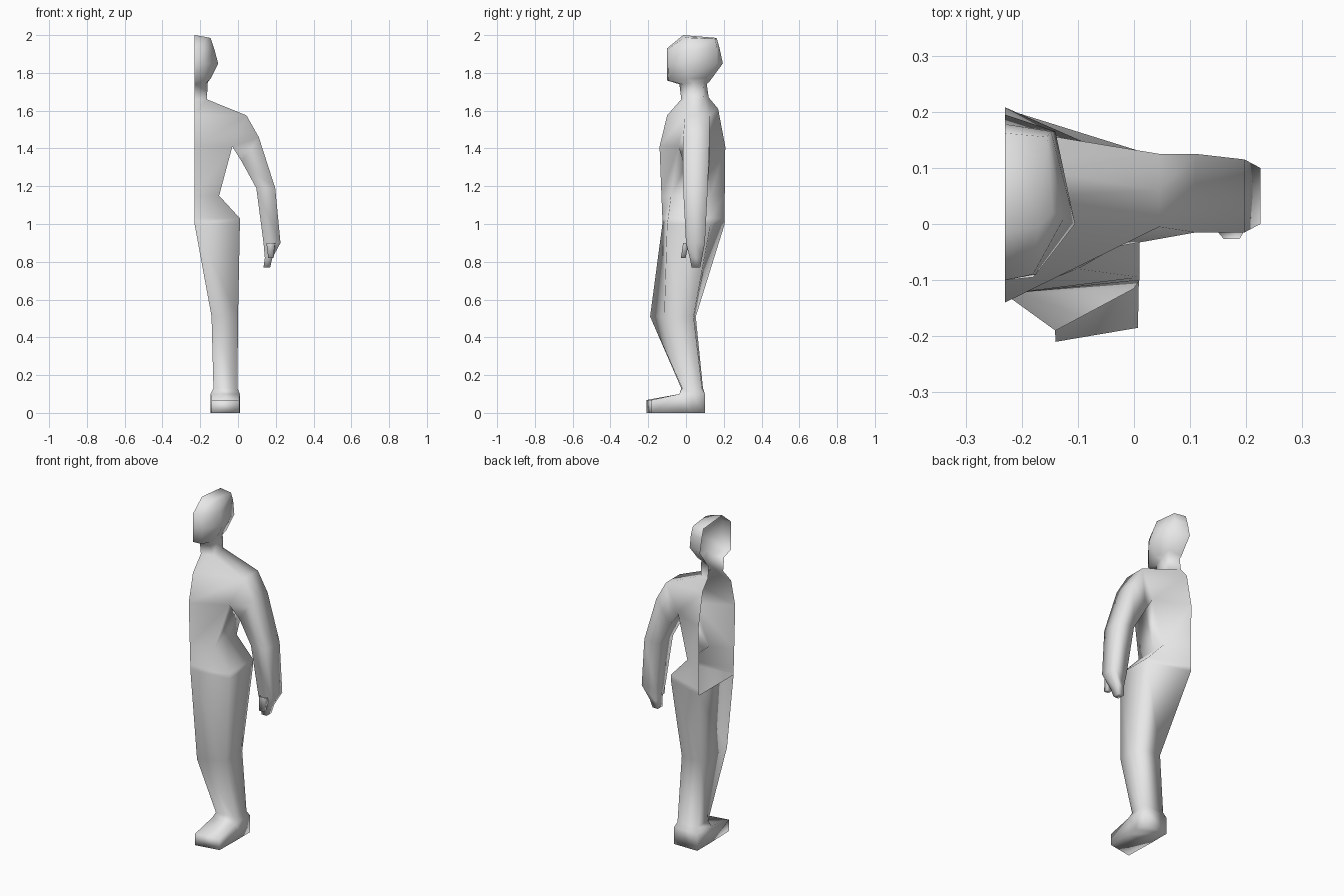
import bpy, bmesh

if "Cube" in bpy.data.objects:
    bpy.data.objects.remove(bpy.data.objects["Cube"])

MID = -0.23          # open centre plane of the half figure
bm = bmesh.new()


def loft(rings, closed=True, skip=(), cap=False):
    """Bridge rings of points; skip holds (level, segment) pairs left open."""
    vs = [[bm.verts.new(p) for p in r] for r in rings]
    n = len(rings[0])
    for i in range(len(vs) - 1):
        for j in range(n if closed else n - 1):
            if (i, j) not in skip:
                k = (j + 1) % n
                bm.faces.new((vs[i][j], vs[i][k], vs[i + 1][k], vs[i + 1][j]))
    if cap:
        bm.faces.new(vs[-1])


def half_ring(z, front, side_x, side_front, side_mid, side_back, back, dz=0.0):
    """Half cross-section from front centre round the side to back centre."""
    return [(MID, front, z), (side_x, side_front, z), (side_x, side_mid, z),
            (side_x, side_back, z), (MID, back, z + dz)]


# torso: crotch, hip, waist, armpit, shoulder, neck base
crotch = half_ring(1.00, -0.125, 0.01, -0.10, 0.03, 0.13, 0.205)
hip = half_ring(1.03, -0.125, 0.01, -0.095, 0.03, 0.13, 0.205)
waist = half_ring(1.15, -0.13, -0.10, -0.08, 0.04, 0.13, 0.205)
armpit = half_ring(1.41, -0.14, -0.03, -0.04, 0.05, 0.12, 0.208)
shoulder = half_ring(1.575, -0.10, 0.045, -0.005, 0.06, 0.125, 0.17, 0.035)
neck = half_ring(1.66, -0.025, -0.165, -0.005, 0.05, 0.095, 0.12, 0.01)
loft([crotch, hip, waist, armpit, shoulder, neck], False, {(3, 1), (3, 2)})

# head
head = [
    neck,
    [(MID, -.035, 1.74), (-.175, -.02, 1.74), (-.16, .04, 1.75),
     (-.165, .09, 1.75), (MID, .11, 1.74)],
    [(MID, -.10, 1.76), (-.18, -.095, 1.76), (-.145, .01, 1.77),
     (-.155, .11, 1.77), (MID, .125, 1.755)],
    [(MID, -.10, 1.85), (-.175, -.09, 1.85), (-.105, 0, 1.85),
     (-.14, .165, 1.85), (MID, .195, 1.85)],
    [(MID, -.10, 1.93), (-.18, -.09, 1.93), (-.125, .01, 1.925),
     (-.148, .165, 1.93), (MID, .178, 1.93)],
    [(MID, -.015, 2.0), (-.17, -.005, 1.99), (-.145, .02, 1.985),
     (-.155, .155, 1.98), (MID, .162, 1.985)],
]
loft(head, False, cap=True)


# arm: six-sided sections, outer side first, growing out of the shoulder gap
def arm_ring(xo, zo, xi, zi, front, back):
    m = (front + back) / 2
    return [(xo, front, zo), (xo, m, zo), (xo, back, zo),
            (xi, back, zi), (xi, m, zi), (xi, front, zi)]


arm_root = shoulder[1:4] + armpit[3:0:-1]
wrist = arm_ring(.225, .90, .135, .90, 0.0, .10)
loft([arm_root,
      arm_ring(.11, 1.46, .02, 1.33, -.015, .125),
      arm_ring(.197, 1.19, .097, 1.19, -.015, .115),
      wrist,
      arm_ring(.182, .82, .142, .82, .02, .085),
      arm_ring(.17, .77, .135, .77, .03, .075)], cap=True)

# thumb
loft([[(.195, -.015, .90), (.20, .015, .90), (.15, .015, .90), (.15, -.015, .90)],
      [(.188, -.027, .82), (.188, -.002, .82), (.16, -.002, .82),
       (.16, -.027, .82)]], cap=True)


# leg: outer half ring closed across the inner thigh, ending in the heel
def leg_ring(z, xi, xo, fi, fo, bo, bi):
    return [(xi, fi, z), (xo, fo, z), (xo, (fo + bo) / 2, z),
            (xo, bo, z), (xi, bi, z)]


loft([crotch,
      leg_ring(.51, -.14, .0, -.19, -.115, .04, .052),
      leg_ring(.13, -.13, -.003, -.025, -.02, .085, .09),
      leg_ring(.10, -.145, .01, -.035, -.035, .10, .10),
      leg_ring(0, -.145, .01, -.035, -.035, .10, .10)],
     skip={(3, 0)}, cap=True)

# foot front
loft([[(-.145, -.035, 0), (-.145, -.035, .10), (.01, -.035, .10), (.01, -.035, 0)],
      [(-.14, -.21, 0), (-.14, -.21, .068), (.007, -.185, .068),
       (.007, -.185, 0)]], cap=True)

# weld the parts into one shell
bmesh.ops.remove_doubles(bm, verts=bm.verts[:], dist=0.0005)
bmesh.ops.recalc_face_normals(bm, faces=bm.faces[:])
chest = [f for f in bm.faces if 1.2 < f.calc_center_median().z < 1.35
         and f.calc_center_median().x < -0.1 and f.calc_center_median().y < 0]
if chest and chest[0].normal.y > 0:
    bmesh.ops.reverse_faces(bm, faces=bm.faces[:])
for f in bm.faces:
    f.smooth = True

mesh = bpy.data.meshes.new("half_body")
bm.to_mesh(mesh)
bm.free()
body = bpy.data.objects.new("half_body", mesh)
bpy.context.collection.objects.link(body)

grey = bpy.data.materials.new("light_grey")
grey.diffuse_color = (0.8, 0.8, 0.8, 1)
grey.use_nodes = True
grey.node_tree.nodes["Principled BSDF"].inputs["Base Color"].default_value = grey.diffuse_color
mesh.materials.append(grey)
